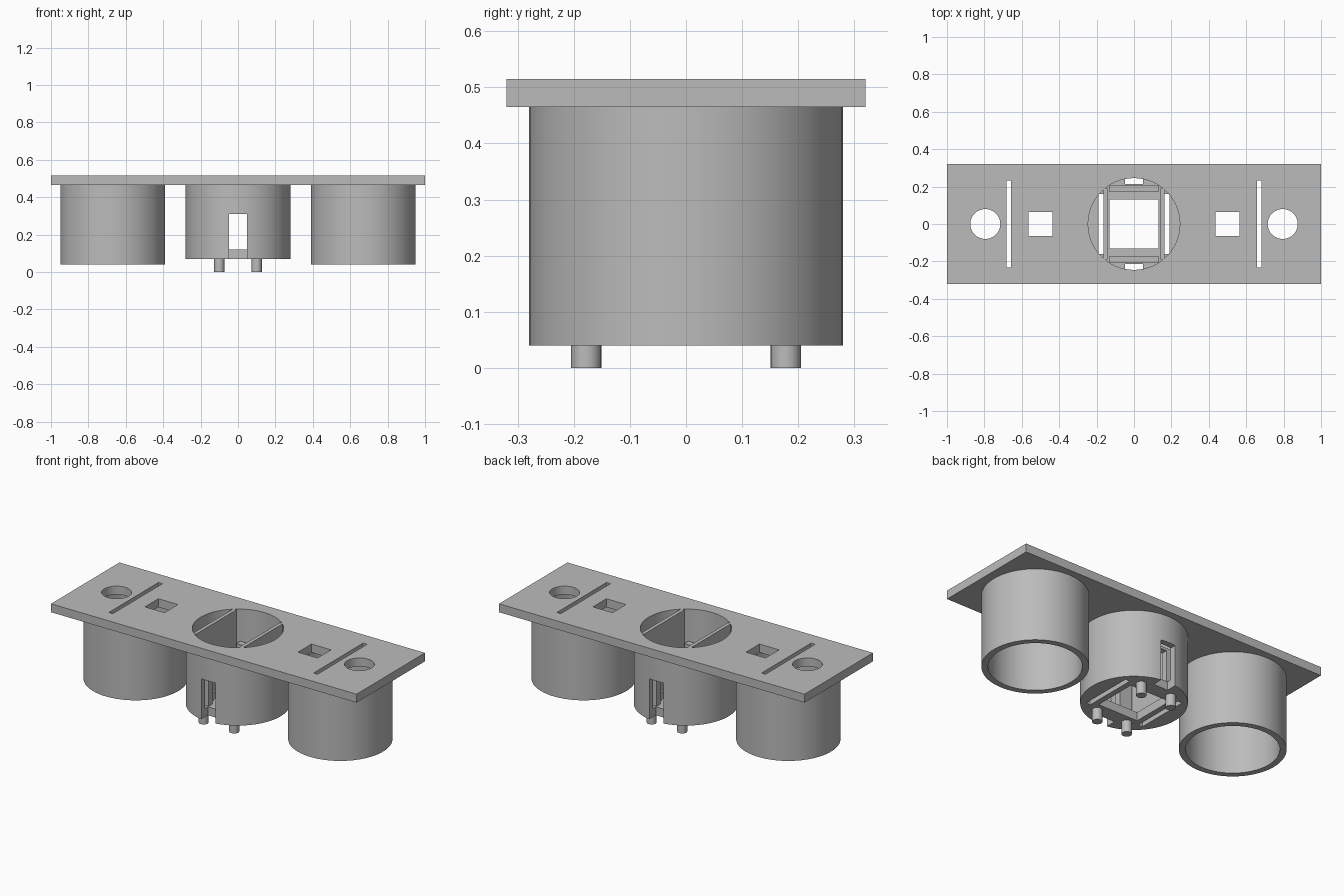
import bpy
import bmesh
from math import radians
from mathutils import Matrix

cube = bpy.data.objects.get("Cube")
if cube:
    bpy.data.objects.remove(cube, do_unlink=True)

grey = bpy.data.materials.new("plain_grey")
grey.use_nodes = True
colour = (0.5, 0.5, 0.5, 1)
grey.diffuse_color = colour
grey.node_tree.nodes["Principled BSDF"].inputs["Base Color"].default_value = colour

PLATE_LOW, PLATE_TOP = 0.465, 0.515
CUP_LOW, FLOOR_TOP = 0.07, 0.12
OUTER, INNER = 0.28, 0.245
SIDES = (("left", 1), ("right", -1))
ENDS = (("front", -1), ("back", 1))


def add_object(name, bm):
    mesh = bpy.data.meshes.new(name)
    bm.to_mesh(mesh)
    bm.free()
    obj = bpy.data.objects.new(name, mesh)
    obj.data.materials.append(grey)
    bpy.context.collection.objects.link(obj)
    return obj


def box(name, x, y, z):
    """Box from three (low, high) ranges."""
    bm = bmesh.new()
    size = [r[1] - r[0] for r in (x, y, z)]
    centre = [(r[0] + r[1]) / 2 for r in (x, y, z)]
    bmesh.ops.create_cube(bm, size=1, matrix=Matrix.Translation(centre) @ Matrix.Diagonal((*size, 1)))
    return add_object(name, bm)


def cylinder(name, x, y, radius, low, high, sides=96):
    bm = bmesh.new()
    bmesh.ops.create_cone(bm, cap_ends=True, segments=sides, radius1=radius, radius2=radius,
                          depth=high - low, matrix=Matrix.Translation((x, y, (low + high) / 2)))
    return add_object(name, bm)


def select(obj):
    bpy.ops.object.select_all(action="DESELECT")
    obj.select_set(True)
    bpy.context.view_layer.objects.active = obj


def cut(target, cutter):
    """Subtract the cutter from the target and throw the cutter away."""
    cutter.hide_render = True
    mod = target.modifiers.new("cut", "BOOLEAN")
    mod.operation = "DIFFERENCE"
    mod.solver = "EXACT"
    mod.object = cutter
    select(target)
    bpy.ops.object.modifier_apply(modifier=mod.name)
    bpy.data.objects.remove(cutter, do_unlink=True)


def span(side, low, high):
    return tuple(sorted((side * low, side * high)))


def through(x, y):
    """Box cutter running through the whole height."""
    return box("cutter", x, y, (-0.1, 0.6))


# Top plate with central opening and mirrored holes
plate = box("top_plate", (-1, 1), (-0.32, 0.32), (PLATE_LOW, PLATE_TOP))
cut(plate, cylinder("cutter", 0, 0, INNER, 0.4, 0.6))
for _, s in SIDES:
    cut(plate, cylinder("cutter", s * 0.795, 0, 0.08, 0.4, 0.6, 64))
    cut(plate, through(span(s, 0.657, 0.683), (-0.232, 0.232)))
    cut(plate, through(span(s, 0.437, 0.565), (-0.063, 0.063)))

# Open side tubes
for label, s in SIDES:
    tube = cylinder(label + "_tube", s * 0.67, 0, OUTER, 0.04, PLATE_LOW)
    cut(tube, cylinder("cutter", s * 0.67, 0, INNER, -0.1, 0.6))

# Central cup with square floor hole, floor slits and wall slots
cup = cylinder("centre_cup", 0, 0, OUTER, CUP_LOW, PLATE_LOW)
cut(cup, cylinder("cutter", 0, 0, INNER, FLOOR_TOP, 0.6))
cut(cup, through((-0.13, 0.13), (-0.13, 0.13)))
for _, s in SIDES:
    cut(cup, through(span(s, 0.163, 0.191), (-0.16, 0.16)))
for _, s in ENDS:
    cut(cup, box("cutter", (-0.047, 0.047), span(s, 0.215, 0.4), (0, 0.31)))

# Partition walls inside the cup
for label, s in SIDES:
    box(label + "_partition", span(s, 0.142, 0.163), (-0.19, 0.19), (0.1, PLATE_TOP - 0.0005))

# Inner ribs with a slot gap, and the feet under them
for label, s in ENDS:
    rib = box(label + "_inner_rib", (-0.13, 0.13), span(s, 0.17, 0.207), (FLOOR_TOP - 0.01, 0.325))
    cut(rib, box("cutter", (-0.047, 0.047), (-0.4, 0.4), (FLOOR_TOP, 0.31)))
    for side, t in SIDES:
        cylinder(f"{label}_{side}_foot", t * 0.1, s * 0.178, 0.027, 0, CUP_LOW + 0.01, 32)

# Smooth curved walls, keep hard edges
for obj in list(bpy.context.scene.objects):
    if obj.type == "MESH" and obj.data.materials and obj.data.materials[0] == grey:
        select(obj)
        bpy.ops.object.shade_smooth_by_angle(angle=radians(30))
